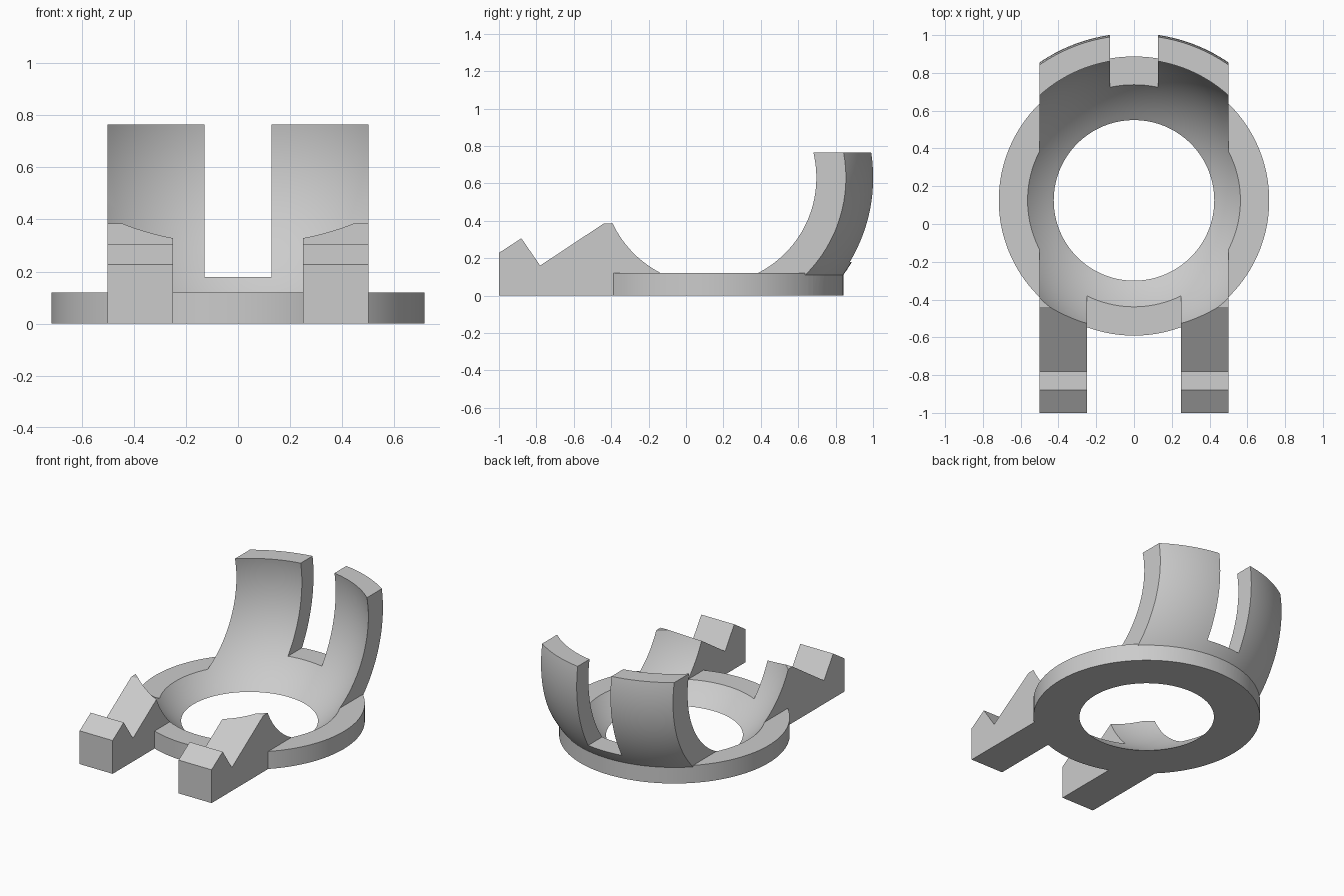
import bpy
import bmesh
import math
from mathutils import Matrix, Vector

if "Cube" in bpy.data.objects:
    bpy.data.objects.remove(bpy.data.objects["Cube"], do_unlink=True)

CENTRE_Y = 0.125      # ring and bowl axis
BOWL_Z = 0.63         # centre height of both spheres
INNER, OUTER = 0.76, 0.885

grey = bpy.data.materials.new("light_grey")
grey.use_nodes = True
colour = (0.6, 0.6, 0.6, 1)
grey.diffuse_color = colour
grey.node_tree.nodes["Principled BSDF"].inputs["Base Color"].default_value = colour


def finish(name, bm):
    bmesh.ops.recalc_face_normals(bm, faces=bm.faces)
    mesh = bpy.data.meshes.new(name)
    bm.to_mesh(mesh)
    bm.free()
    mesh.materials.append(grey)
    obj = bpy.data.objects.new(name, mesh)
    bpy.context.collection.objects.link(obj)
    return obj


def box(name, low, high):
    low, high = Vector(low), Vector(high)
    bm = bmesh.new()
    bmesh.ops.create_cube(bm, size=1, matrix=Matrix.Translation((low + high) / 2)
                          @ Matrix.Diagonal((*(high - low), 1)))
    return finish(name, bm)


def sphere(name, radius):
    bm = bmesh.new()
    bmesh.ops.create_uvsphere(bm, u_segments=128, v_segments=64, radius=radius,
                              matrix=Matrix.Translation((0, CENTRE_Y, BOWL_Z)))
    return finish(name, bm)


def disc(name, radius, height):
    bm = bmesh.new()
    bmesh.ops.create_cone(bm, cap_ends=True, segments=128, radius1=radius,
                          radius2=radius, depth=height,
                          matrix=Matrix.Translation((0, CENTRE_Y, height / 2)))
    return finish(name, bm)


def side_prism(name, profile, x0, x1):
    """Extrude a y-z outline from x0 to x1."""
    bm = bmesh.new()
    face = bm.faces.new([bm.verts.new((x0, y, z)) for y, z in profile])
    new = bmesh.ops.extrude_face_region(bm, geom=[face])["geom"]
    verts = [v for v in new if isinstance(v, bmesh.types.BMVert)]
    bmesh.ops.translate(bm, verts=verts, vec=(x1 - x0, 0, 0))
    return finish(name, bm)


def combine(target, other, operation):
    """Apply a boolean and discard the second shape."""
    mod = target.modifiers.new(operation.lower(), "BOOLEAN")
    mod.operation, mod.solver, mod.object = operation, "EXACT", other
    bpy.context.view_layer.objects.active = target
    bpy.ops.object.modifier_apply(modifier=mod.name)
    bpy.data.objects.remove(other, do_unlink=True)


# Curved back wall with its centre slot
wall = box("back_wall", (-0.5, CENTRE_Y, 0.1), (0.5, 1.2, 0.765))
combine(wall, sphere("outer_ball", OUTER), "INTERSECT")
combine(wall, box("slot_cutter", (-0.128, 0.2, 0.18), (0.128, 1.3, 1)), "DIFFERENCE")

# Base ring joined to the wall and the two notched front legs
body = disc("ring_cradle", 0.716, 0.12)
combine(body, wall, "UNION")
leg_profile = [(-1, 0), (-1, 0.228), (-0.88, 0.306), (-0.78, 0.16),
               (-0.44, 0.385), (-0.1, 0.385), (-0.1, 0)]
for side in (-1, 1):
    leg = side_prism("front_leg", leg_profile, side * 0.25, side * 0.5)
    combine(body, leg, "UNION")

# Hollow out the bowl and the hole through the ring
combine(body, sphere("inner_ball", INNER), "DIFFERENCE")

bpy.ops.object.select_all(action="DESELECT")
body.select_set(True)
bpy.context.view_layer.objects.active = body
bpy.ops.object.shade_smooth_by_angle(angle=math.radians(25))
